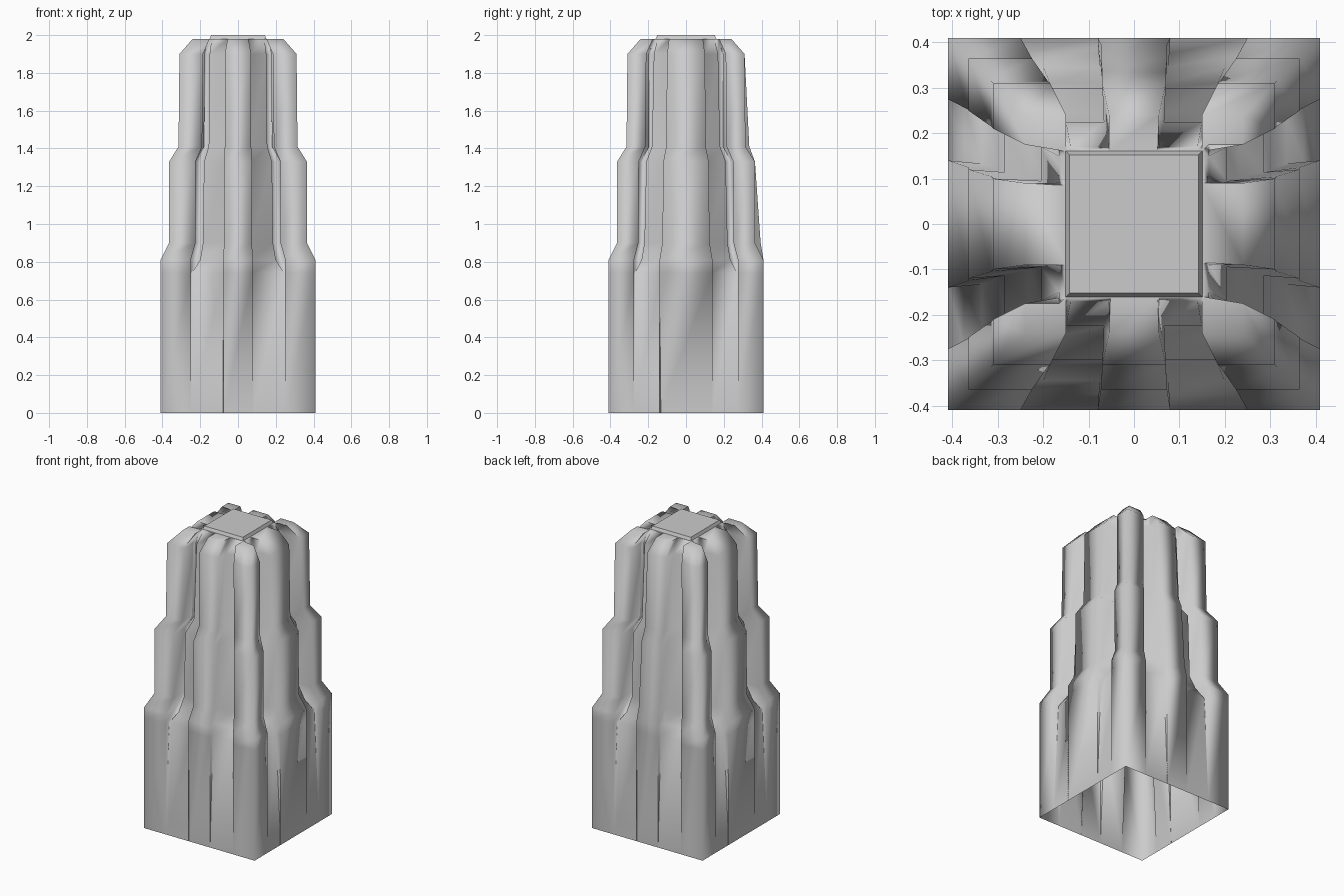
import bpy, bmesh, math

if "Cube" in bpy.data.objects:
    bpy.data.objects.remove(bpy.data.objects["Cube"])

GREY = (0.6, 0.6, 0.6, 1)
stone = bpy.data.materials.new("grey stone")
stone.use_nodes = True
stone.diffuse_color = GREY
stone.node_tree.nodes["Principled BSDF"].inputs["Base Color"].default_value = GREY


def loft(name, rings, cap, angle):
    """Skin closed rings of points from the foot up; the foot stays open."""
    bm = bmesh.new()
    rows = [[bm.verts.new(p) for p in ring] for ring in rings]
    n = len(rows[0])
    for low, high in zip(rows, rows[1:]):
        for i in range(n):
            j = (i + 1) % n
            bm.faces.new((low[i], low[j], high[j], high[i]))
    if cap:
        bm.faces.new(rows[-1])
    bmesh.ops.remove_doubles(bm, verts=bm.verts, dist=0.0005)
    mesh = bpy.data.meshes.new(name)
    bm.to_mesh(mesh)
    bm.free()
    mesh.materials.append(stone)
    obj = bpy.data.objects.new(name, mesh)
    bpy.context.collection.objects.link(obj)
    bpy.ops.object.select_all(action="DESELECT")
    obj.select_set(True)
    bpy.context.view_layer.objects.active = obj
    bpy.ops.object.shade_smooth_by_angle(angle=math.radians(angle))


# Stepped heights, and the measures of the plan at each of them
HEIGHTS = [0, 0.74, 0.81, 0.9, 1.33, 1.41, 1.9, 1.98]
REACH = [0.41, 0.41, 0.41, 0.365, 0.365, 0.315, 0.31, 0.24]
BACK_REACH = [0.41, 0.41, 0.41, 0.395, 0.365, 0.335, 0.31, 0.24]
# Middle buttress half widths: front/back, then left/right
NARROW = [0.08, 0.08, 0.08, 0.073, 0.073, 0.07, 0.07, 0.055]
WIDE = [0.14, 0.14, 0.14, 0.125, 0.12, 0.105, 0.1, 0.09]
# Recessed panels: reach and half width, front/back then left/right
PANEL_Y = [0.41, 0.375, 0.345, 0.31, 0.3, 0.245, 0.225, 0.17]
PANEL_X = [0.41, 0.375, 0.335, 0.3, 0.285, 0.23, 0.205, 0.165]
PANEL_W = [0.25, 0.245, 0.2, 0.185, 0.18, 0.155, 0.15, 0.14]
SIDE_PANEL_W = [0.275, 0.27, 0.235, 0.22, 0.21, 0.18, 0.17, 0.15]
# Depth of the slots between the panels and the corner buttresses
SLOT = [0, 0, 0.04, 0.06, 0.06, 0.05, 0.03, 0]
# Inner edges of the corner buttresses
EDGE_X = [0.25, 0.25, 0.25, 0.225, 0.225, 0.19, 0.185, 0.15]
EDGE_Y = [0.275, 0.275, 0.275, 0.252, 0.25, 0.215, 0.21, 0.175]


def quarter(r, mid, wf, ws, py, px, pw, spw, slot, ex, ey):
    """Plan of one quarter, from the front or back middle round to the side."""
    return [(wf, mid), (wf * 0.95, py), (pw, py), (pw, py - slot), (ex, py - slot),
            (ex, r), (r, r), (r, ey),
            (px - slot, ey), (px - slot, spw), (px, spw), (px, ws * 0.95), (r, ws)]


rings = []
levels = zip(HEIGHTS, REACH, BACK_REACH, NARROW, WIDE, PANEL_Y, PANEL_X,
             PANEL_W, SIDE_PANEL_W, SLOT, EDGE_X, EDGE_Y)
for z, r, back, *rest in levels:
    ring = []
    for sx, sy in ((1, -1), (1, 1), (-1, 1), (-1, -1)):
        plan = quarter(r, back if sy > 0 else r, *rest)
        points = [(sx * x, sy * y, z) for x, y in plan]
        ring += points if sx * sy < 0 else points[::-1]
    rings.append(ring)

# Flat tops run inward until they meet the roof block
rings.append([(max(-0.15, min(0.15, x)), max(-0.16, min(0.16, y)), z)
              for x, y, z in rings[-1]])
loft("buttressed_tower", rings, False, 100)

# Roof block
loft("roof_block", [[(sx * x, sy * y, z) for sx, sy in ((-1, -1), (1, -1), (1, 1), (-1, 1))]
                    for x, y, z in ((0.155, 0.165, 1.97), (0.142, 0.152, 2.0))], True, 30)
